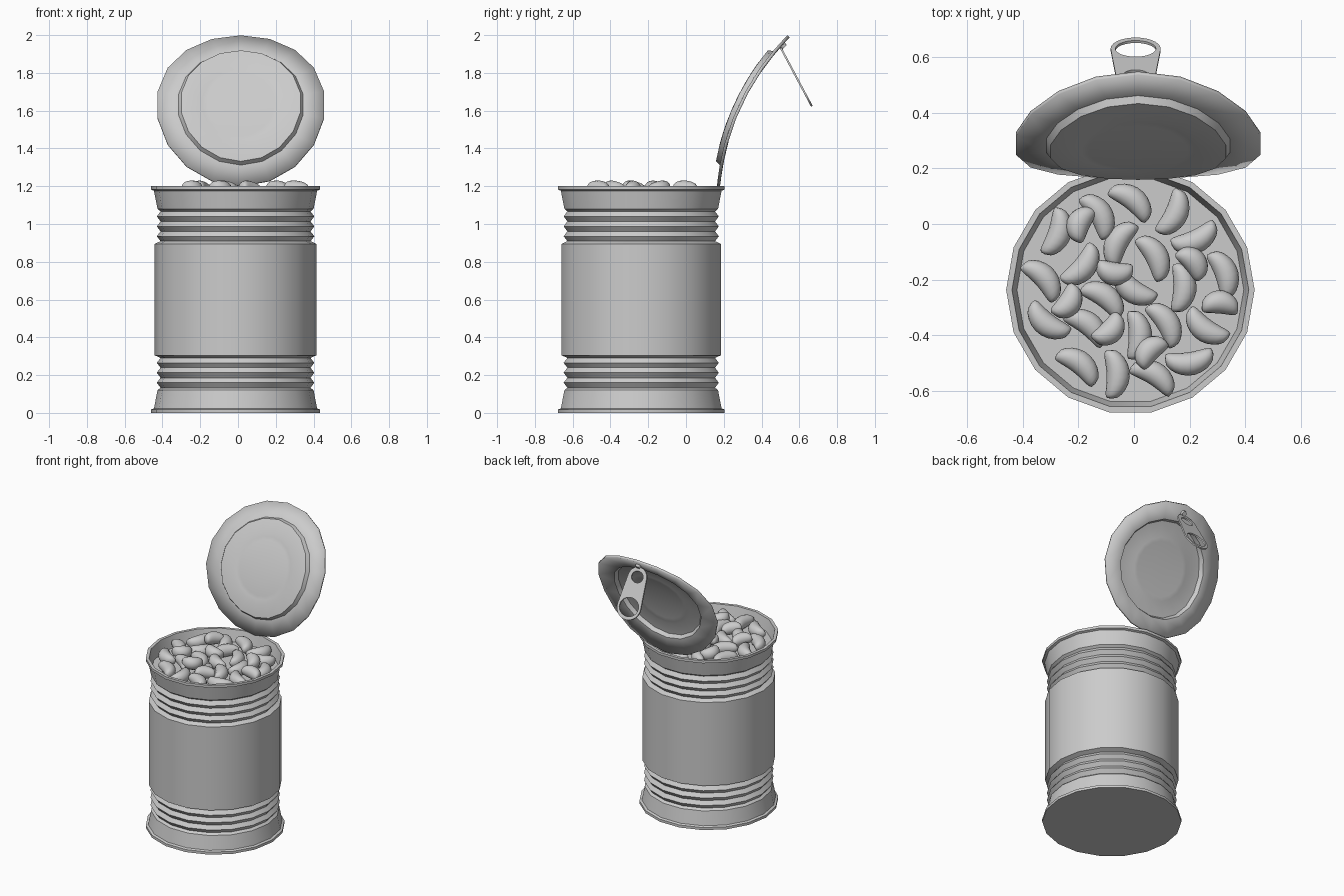
import bpy, bmesh, math
from mathutils import Matrix, Vector

old = bpy.data.objects.get("Cube")
if old:
    bpy.data.objects.remove(old)

SIDES = 18
CAN = Vector((-0.013, -0.237, 0))

metal = bpy.data.materials.new("light_grey")
metal.use_nodes = True
GREY = (0.6, 0.6, 0.6, 1)
metal.diffuse_color = GREY
metal.node_tree.nodes["Principled BSDF"].inputs["Base Color"].default_value = GREY


def add(name, bm, smooth=30):
    """Turn a bmesh into a shaded object."""
    bmesh.ops.recalc_face_normals(bm, faces=bm.faces)
    mesh = bpy.data.meshes.new(name)
    bm.to_mesh(mesh)
    bm.free()
    mesh.materials.append(metal)
    obj = bpy.data.objects.new(name, mesh)
    bpy.context.collection.objects.link(obj)
    bpy.ops.object.select_all(action="DESELECT")
    obj.select_set(True)
    bpy.context.view_layer.objects.active = obj
    bpy.ops.object.shade_smooth_by_angle(angle=math.radians(smooth))
    return obj


def rings(bm, profile, place, turn=0.0):
    """Skin rings of (radius, height) pairs, each point put through place()."""
    loops = []
    for r, h in profile:
        loop = []
        for i in range(SIDES):
            a = math.tau * i / SIDES + turn
            loop.append(bm.verts.new(place(r * math.cos(a), r * math.sin(a), h)))
        loops.append(loop)
    for a, b in zip(loops, loops[1:]):
        for i in range(SIDES):
            j = (i + 1) % SIDES
            bm.faces.new((a[i], a[j], b[j], b[i]))
    return loops


# Can: half of the wall is mirrored about mid height, then folded in at the rim
lower = [(0.447, 0), (0.447, 0.018), (0.432, 0.024), (0.413, 0.12), (0.397, 0.133)]
for z in (0.16, 0.213, 0.265):
    lower += [(0.417, z), (0.397, z + 0.026)]
lower.append((0.428, 0.305))
upper = [(r, 1.2 - z) for r, z in reversed(lower)]
inside = [(0.426, 1.2), (0.408, 1.12)]
bm = bmesh.new()
loops = rings(bm, lower + upper + inside, lambda x, y, z: CAN + Vector((x, y, z)))
bm.faces.new(loops[0])
bm.faces.new(loops[-1])
add("can", bm)

# Lid: a pressed disc rolled backwards along an arc
LID_R, TILT, CURL = 0.447, math.radians(5), 0.783


def on_lid(u, v, h):
    """Point at u across and v up the lid, h in front of its sheet."""
    t = TILT + (v + LID_R) * CURL
    y = 0.172 + (math.cos(TILT) - math.cos(t)) / CURL
    z = 1.2 + (math.sin(t) - math.sin(TILT)) / CURL
    return Vector((0.015 + u, y - h * math.cos(t), z + h * math.sin(t)))


bm = bmesh.new()
panel = [(LID_R, 0), (0.332, 0), (0.316, 0.024), (0.23, 0.024),
         (0.205, 0.018), (0.18, 0.018), (0.09, 0.018)]
loops = rings(bm, panel, on_lid, math.pi / 2)
bm.faces.new(loops[-1])
lid = add("lid", bm)
solid = lid.modifiers.new("sheet_thickness", "SOLIDIFY")
solid.thickness = 0.016
solid.offset = 0


# Pull tab: tapered outline with a finger hole and a small hole
def outline(curve, points):
    s = curve.splines.new("POLY")
    s.points.add(len(points) - 1)
    for p, (x, y) in zip(s.points, points):
        p.co = (x, y, 0, 1)
    s.use_cyclic_u = True


def arc(cy, rx, ry, start, end, n):
    angles = [math.radians(start + (end - start) * i / n) for i in range(n + 1)]
    return [(rx * math.cos(a), cy + ry * math.sin(a)) for a in angles]


tab_curve = bpy.data.curves.new("pull_tab_outline", "CURVE")
tab_curve.dimensions = "2D"
tab_curve.fill_mode = "BOTH"
tab_curve.extrude = 0.005
outline(tab_curve, arc(0.265, 0.09, 0.085, 0, 180, 14) + arc(0.07, 0.072, 0.07, 180, 360, 12))
outline(tab_curve, arc(0.265, 0.073, 0.062, 0, 345, 23))
outline(tab_curve, arc(0.065, 0.045, 0.038, 0, 340, 17))
flat = bpy.data.objects.new("pull_tab_outline", tab_curve)
bpy.context.collection.objects.link(flat)
bm = bmesh.new()
bm.from_mesh(flat.to_mesh())
bpy.data.objects.remove(flat)
along = Vector((0, 0.165, -0.31)).normalized()
across = Vector((1, 0, 0))
frame = Matrix((across, along, across.cross(along))).transposed().to_4x4()
bm.transform(Matrix.Translation((0.006, 0.502, 1.932)) @ frame)
add("pull_tab", bm)

# Rivet holding the tab to the lid
bm = bmesh.new()
bmesh.ops.create_cone(bm, cap_ends=True, segments=12, radius1=0.022, radius2=0.016, depth=0.03)
t = TILT + (0.39 + LID_R) * CURL
bm.transform(Matrix.Translation(on_lid(0, 0.39, -0.01)) @ Matrix.Rotation(-t - math.pi / 2, 4, "X"))
add("tab_rivet", bm)


# Beans: capsules with a gentle bend
def bean(name, x, y, angle, z, half, tilt, bend):
    bm = bmesh.new()
    bmesh.ops.create_uvsphere(bm, u_segments=16, v_segments=11, radius=0.042)
    bm.transform(Matrix.Rotation(math.pi / 2, 4, "Y"))
    for v in bm.verts:
        v.co.x *= half / 0.042
        swell = max(0, 1 - (v.co.x / half) ** 2)
        if swell > 0.001:
            fat = swell ** -0.2
            v.co.y *= fat
            v.co.z *= fat
        v.co.y += bend * (0.5 * half - v.co.x ** 2 / half) * 0.3
    bm.transform(Matrix.Translation((x, y, z)) @ Matrix.Rotation(math.radians(angle), 4, "Z")
                 @ Matrix.Rotation(tilt, 4, "Y"))
    add(name, bm, 60)


# x, y and heading of the beans lying flat
resting = [(-.01, .08, -38), (.14, .04, 65), (-.13, .03, -60), (-.28, -.03, 72),
           (-.05, -.07, 62), (.22, -.05, 25), (.07, -.12, -62), (-.19, -.15, 50),
           (.32, -.18, -70), (.17, -.23, 88), (-.33, -.2, -48), (0, -.23, -36),
           (-.11, -.27, -36), (-.31, -.35, -38), (.11, -.36, -58), (.26, -.37, -36),
           (-.17, -.37, -38), (.01, -.4, 90), (-.2, -.51, -38), (-.07, -.54, 92),
           (.07, -.55, -32), (.2, -.49, 8)]
# and of those perched on top
perched = [(-.19, 0, 65), (-.07, -.17, -8), (.21, -.14, -50), (-.24, -.28, 55),
           (.31, -.29, -5), (-.09, -.38, 45), (.06, -.46, 45)]
for i, (x, y, a) in enumerate(resting):
    bean(f"bean_{i + 1}", x, y, a, 1.16, 0.088, 0, (-1) ** i)
for i, (x, y, a) in enumerate(perched):
    bean(f"top_bean_{i + 1}", x, y, a, 1.187, 0.066, 0.15, (-1) ** i)
